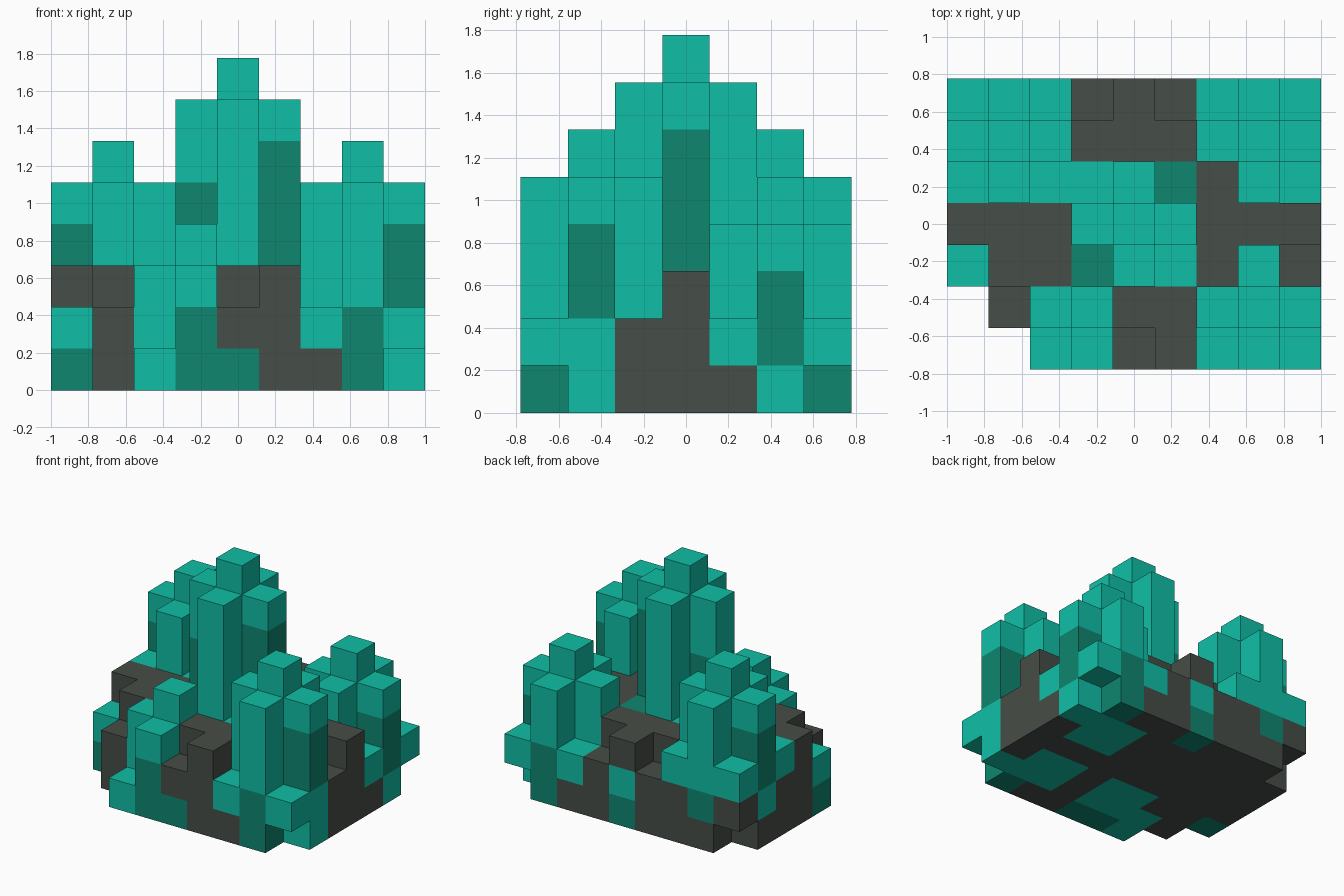
import bpy, bmesh
from mathutils import Vector

if "Cube" in bpy.data.objects:
    bpy.data.objects.remove(bpy.data.objects["Cube"], do_unlink=True)

S = 2 / 9                      # block size
NX, NY = 9, 7                  # blocks across and deep


def material(name, rgb):
    m = bpy.data.materials.new(name)
    m.use_nodes = True
    col = (*rgb, 1)
    m.diffuse_color = col
    bsdf = m.node_tree.nodes["Principled BSDF"]
    bsdf.inputs["Base Color"].default_value = col
    bsdf.inputs["Roughness"].default_value = 0.8
    return m


# T = bright crystal, D = dark crystal, G = rock
MATS = [material("bright_teal", (0.005, 0.521, 0.381)),
        material("dark_teal", (0.0045, 0.238, 0.162)),
        material("dark_grey_rock", (0.062, 0.074, 0.063))]
INDEX = {"T": 0, "D": 1, "G": 2}


def crystal(cx, cy, centre, left, right, front, back, **corners):
    """Plus-shaped cluster of columns; each text lists blocks from the ground up."""
    cols = {(cx, cy): centre, (cx - 1, cy): left, (cx + 1, cy): right,
            (cx, cy - 1): front, (cx, cy + 1): back}
    offsets = {"fl": (-1, -1), "fr": (1, -1), "bl": (-1, 1), "br": (1, 1)}
    for key, text in corners.items():
        dx, dy = offsets[key]
        cols[cx + dx, cy + dy] = text
    return cols


PARTS = {
    "main_crystal": crystal(4, 3, "GGGTTTTT", "GGGDDTT", "GGGDDDT", "TTTTTTT", "GGTTTTT",
                            fl="TTD", fr="GGT", bl="GGT", br="GGD"),
    "front_left_side_crystal": crystal(7, 1, "TTTTTT", "TTTTT", "TTDDT", "DDTTT", "TTTTT",
                                       fl="GT", fr="-T", bl="TGG", br="GG"),
    "back_left_side_crystal": crystal(7, 5, "TTTTT", "TTTT", "TDDT", "TTTT", "DDTT",
                                      fl="TGG", fr="GT", bl="GT", br="-T"),
    "back_right_side_crystal": crystal(1, 5, "GGTTTT", "GTDDT", "GGTTT", "GGTTT", "GDTTT",
                                       fl="GGT", fr="GGT", bl="-GT", br="GGT"),
    "small_front_crystal": {(3, 1): "TTTT", (3, 0): "DDT", (2, 1): "TTT",
                            (4, 1): "TGG", (2, 0): "T", (4, 0): "DG"},
    "right_spur": {(0, 2): "DT"},
    "back_spur": {(4, 6): "DTG"},
}

# Rock fills every remaining column, three blocks high except at a few steps
taken = {c for cols in PARTS.values() for c in cols}
EMPTY = {(0, 0), (1, 0), (0, 1)}
LOW = {(1, 1), (3, 6), (5, 6)}
PARTS["rock_base"] = {(x, y): "GG" if (x, y) in LOW else "GGG"
                      for x in range(NX) for y in range(NY)
                      if (x, y) not in taken | EMPTY}

# All filled blocks, so that faces between touching blocks can be left out
solid = {(x, y, z) for cols in PARTS.values() for (x, y), text in cols.items()
         for z, c in enumerate(text) if c != "-"}


def block_faces(bm, cell, mat):
    """Add the exposed faces of one block."""
    centre = Vector(((cell[0] + 0.5 - NX / 2) * S, (cell[1] + 0.5 - NY / 2) * S,
                     (cell[2] + 0.5) * S))
    for axis in range(3):
        for sign in (-1, 1):
            near = list(cell)
            near[axis] += sign
            if tuple(near) in solid:
                continue
            n, u, v = Vector(), Vector(), Vector()
            n[axis] = sign * S / 2
            u[(axis + 1) % 3] = S / 2
            v[(axis + 2) % 3] = sign * S / 2
            ring = (-u - v, u - v, u + v, -u + v)
            face = bm.faces.new([bm.verts.new(centre + n + p) for p in ring])
            face.material_index = mat


def build(name, cols):
    bm = bmesh.new()
    for (x, y), text in cols.items():
        for z, c in enumerate(text):
            if c != "-":
                block_faces(bm, (x, y, z), INDEX[c])
    bmesh.ops.remove_doubles(bm, verts=bm.verts, dist=1e-4)
    mesh = bpy.data.meshes.new(name)
    bm.to_mesh(mesh)
    bm.free()
    for m in MATS:
        mesh.materials.append(m)
    obj = bpy.data.objects.new(name, mesh)
    bpy.context.collection.objects.link(obj)


for part, columns in PARTS.items():
    build(part, columns)
